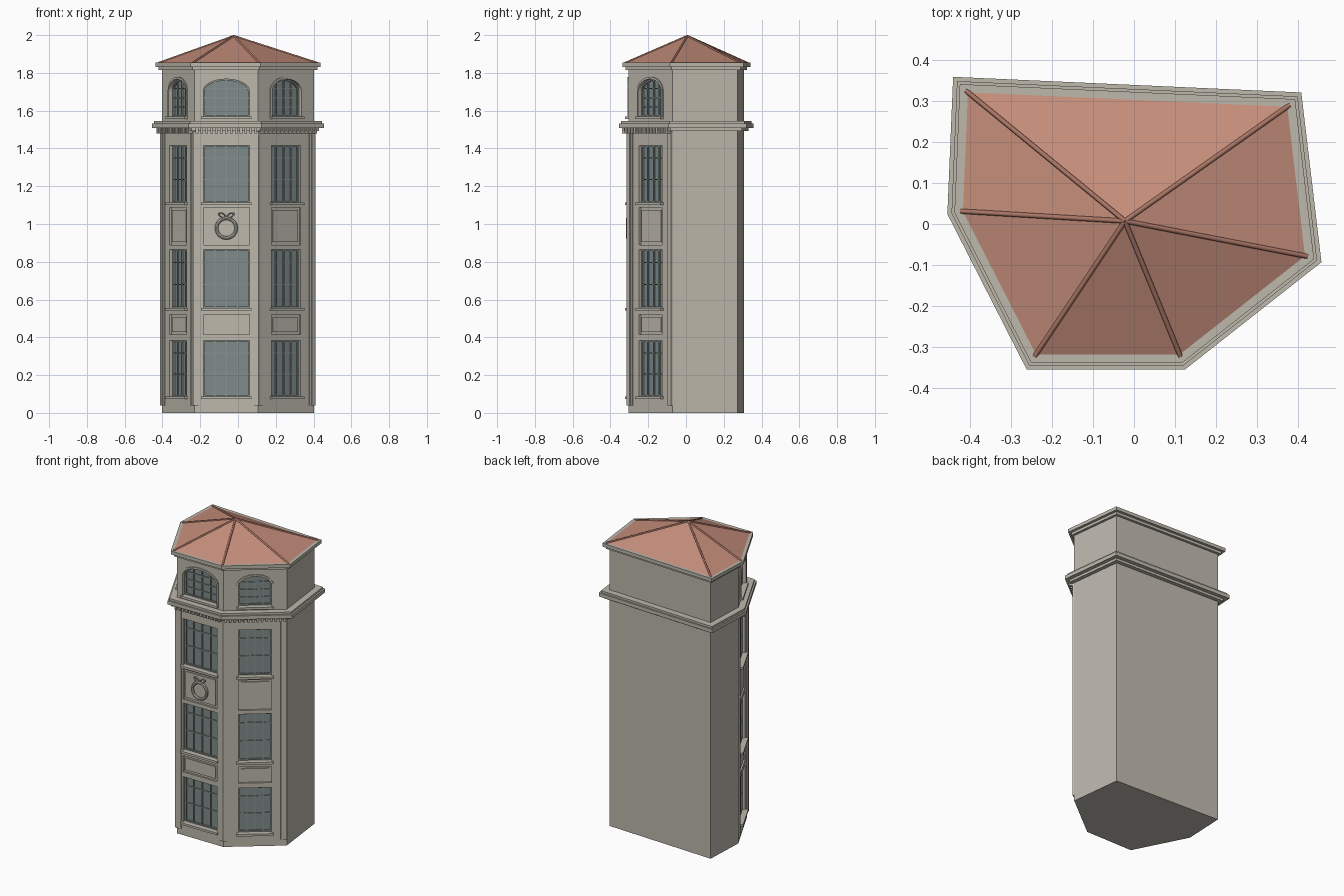
import bpy, bmesh, math
from mathutils import Matrix, Vector

if "Cube" in bpy.data.objects:
    bpy.data.objects.remove(bpy.data.objects["Cube"])


def material(name, rgb):
    m = bpy.data.materials.new(name)
    m.use_nodes = True
    m.diffuse_color = (*rgb, 1)
    m.node_tree.nodes["Principled BSDF"].inputs["Base Color"].default_value = (*rgb, 1)
    return m


STONE = material("pale stone", (0.51, 0.48, 0.415))
ROOF = material("terracotta", (0.55, 0.265, 0.195))
RIB = material("dark terracotta", (0.4, 0.18, 0.13))
GLASS = material("grey glass", (0.21, 0.26, 0.255))
FRAME = material("window frame grey", (0.25, 0.285, 0.275))


def finish(bm, name, mat):
    bmesh.ops.recalc_face_normals(bm, faces=bm.faces)
    me = bpy.data.meshes.new(name)
    bm.to_mesh(me)
    bm.free()
    me.materials.append(mat)
    ob = bpy.data.objects.new(name, me)
    bpy.context.collection.objects.link(ob)
    return ob


# Six-sided plan, counter-clockwise from the front left corner
PLAN = [Vector(p) for p in ((-.454, .024), (-.261, -.354), (.124, -.354),
                            (.456, -.093), (.407, .32), (-.44, .358))]


def plan(d):
    out = []
    for i, v in enumerate(PLAN):
        a = (v - PLAN[i - 1]).normalized()
        b = (PLAN[(i + 1) % 6] - v).normalized()
        n1, n2 = Vector((a.y, -a.x)), Vector((b.y, -b.x))
        out.append(v + (n1 + n2) * d / (1 + n1.dot(n2)))
    return out


def loft(bm, lower, upper):
    a = [bm.verts.new(p) for p in lower]
    b = [bm.verts.new(p) for p in upper]
    bm.faces.new(a[::-1])
    bm.faces.new(b)
    for i in range(len(a)):
        j = (i + 1) % len(a)
        bm.faces.new((a[i], a[j], b[j], b[i]))


def storey(bm, d, z0, z1):
    pts = plan(d)
    loft(bm, [(*p, z0) for p in pts], [(*p, z1) for p in pts])


# Wall frames: x along the wall, y into it, z up
WALL = -.05
CORNERS = plan(WALL)


def wall_frame(i):
    a, b = CORNERS[i], CORNERS[i + 1]
    x = (b - a).normalized()
    m = (a + b) / 2
    return Matrix(((x.x, -x.y, 0, m.x), (x.y, x.x, 0, m.y), (0, 0, 1, 0), (0, 0, 0, 1))), (b - a).length / 2


def outline(hw, z0, zs, rise=0):
    pts = [(-hw, z0), (hw, z0), (hw, zs)]
    if rise:
        pts += [(hw * math.cos(t), zs + rise * math.sin(t))
                for t in (math.pi * k / 16 for k in range(1, 16))]
    return pts + [(-hw, zs)]


def slab(bm, M, pts, y0, y1):
    loft(bm, [M @ Vector((x, y0, z)) for x, z in pts], [M @ Vector((x, y1, z)) for x, z in pts])


def box(bm, M, x0, x1, y0, y1, z0, z1):
    slab(bm, M, [(x0, z0), (x1, z0), (x1, z1), (x0, z1)], y0, y1)


def ring(bm, M, outer, inner, y0, y1):
    loops = [[bm.verts.new(M @ Vector((x, y, z))) for x, z in pts]
             for pts, y in ((outer, y0), (inner, y0), (inner, y1), (outer, y1))]
    for k in range(4):
        a, b = loops[k], loops[(k + 1) % 4]
        for i in range(len(a)):
            j = (i + 1) % len(a)
            bm.faces.new((a[i], a[j], b[j], b[i]))


# Heights of the openings: bottom, spring line, rise of the arch
WINDOWS = [(.088, .382, 0), (.556, .865, 0), (1.114, 1.416, 0), (1.57, 1.705, .062)]
PANELS = [(.414, .52), (.89, 1.087)]
DEPTH = .034

cutters, stone, panes, bars, dentils = (bmesh.new() for _ in range(5))
for i in range(3):
    M, half = wall_frame(i)
    hw = .122 if i == 1 else .098

    for z0, zs, rise in WINDOWS:
        shape = outline(hw, z0, zs, rise)
        slab(cutters, M, shape, -.02, DEPTH)
        slab(panes, M, shape, DEPTH - .008, DEPTH + .001)
        t = .008
        ring(bars, M, shape, outline(hw - t, z0 + t, zs - (0 if rise else t), rise and rise - t),
             DEPTH - .018, DEPTH)
        # glazing bars
        top = zs + rise
        for k in (-1, 0, 1):
            x = k * hw / 2
            zt = zs + rise * math.sqrt(1 - (x / hw) ** 2)
            box(bars, M, x - .004, x + .004, DEPTH - .015, DEPTH, z0, zt)
        for f in ((.25, .5, .75) if rise else (.4, .78)):
            z = z0 + f * (top - z0)
            w = hw * math.sqrt(1 - ((z - zs) / rise) ** 2) if z > zs else hw
            box(bars, M, -w, w, DEPTH - .014, DEPTH, z - .003, z + .003)
        # sill, and a raised surround for the arches
        box(stone, M, -hw - .012, hw + .012, -.018, .01, z0 - .014, z0)
        if rise:
            ring(stone, M, outline(hw + .012, z0, zs, rise + .012), shape, -.006, .005)

    # sunk panels with a raised field
    for z0, z1 in PANELS:
        box(cutters, M, -hw, hw, -.02, .012, z0, z1)
        box(stone, M, -hw + .014, hw - .014, .005, .015, z0 + .014, z1 - .014)

    # corner piers with a narrower strip on each
    for s in (-1, 1):
        mitre = .003 if 0 <= i - (s < 0) < 2 else 0
        for width, out in ((.036, .006), (.022, .01)):
            xs = sorted((s * (half + mitre), s * (half - width)))
            box(stone, M, *xs, -out, .005, .04, 1.49)

    # dentils under the main cornice
    n = round(2 * half / .026)
    for k in range(n):
        x = -half + (k + .5) * 2 * half / n
        box(dentils, M, x - .007, x + .007, -.034, .005, 1.48, 1.508)

finish(panes, "window_glass", GLASS)
finish(bars, "window_frames", FRAME)
finish(stone, "piers_sills_and_panels", STONE)
finish(dentils, "cornice_dentils", STONE)

# Tower body with its openings cut out
body_bm = bmesh.new()
storey(body_bm, WALL, 0, 1.84)
body = finish(body_bm, "tower_walls", STONE)
cutter = finish(cutters, "opening_cutter", STONE)
cutter.hide_render = True
mod = body.modifiers.new("openings", "BOOLEAN")
mod.operation, mod.solver, mod.object = "DIFFERENCE", "EXACT", cutter
bpy.context.view_layer.objects.active = body
bpy.ops.object.modifier_apply(modifier=mod.name)
bpy.data.objects.remove(cutter)

# Stepped cornices
for name, steps in (("main_cornice", ((-.025, 1.492, 1.508), (0, 1.508, 1.532), (-.01, 1.532, 1.545))),
                    ("eaves_cornice", ((-.034, 1.815, 1.832), (-.017, 1.832, 1.854)))):
    bm = bmesh.new()
    for step in steps:
        storey(bm, *step)
    finish(bm, name, STONE)

# Hipped roof and its ribs
apex = Vector((-.022, .007, 1.995))
eaves = [Vector((*p, 1.852)) for p in plan(-.032)]
bm = bmesh.new()
base = [bm.verts.new(p) for p in eaves]
tip = bm.verts.new(apex)
bm.faces.new(base[::-1])
for i in range(6):
    bm.faces.new((base[i - 1], base[i], tip))
finish(bm, "roof", ROOF)

cu = bpy.data.curves.new("roof_ribs", "CURVE")
cu.dimensions = "3D"
cu.bevel_depth, cu.bevel_resolution, cu.use_fill_caps = .006, 1, True
for p in eaves:
    s = cu.splines.new("POLY")
    s.points.add(1)
    s.points[0].co, s.points[1].co = (*p, 1), (*apex, 1)
cu.materials.append(RIB)
bpy.context.collection.objects.link(bpy.data.objects.new("roof_ribs", cu))

# Wreath with a bow on the front panel
FRONT, _ = wall_frame(1)


def hoop(name, x, z, major, minor, tilt=0, squash=1):
    bpy.ops.mesh.primitive_torus_add(major_radius=major, minor_radius=minor,
                                     major_segments=28, minor_segments=8)
    ob = bpy.context.object
    ob.name = name
    ob.matrix_world = (FRONT @ Matrix.Translation((x, -.004, z)) @ Matrix.Rotation(tilt, 4, "Y")
                       @ Matrix.Rotation(math.pi / 2, 4, "X") @ Matrix.Diagonal((1, squash, 1, 1)))
    ob.data.materials.append(STONE)
    bpy.ops.object.shade_smooth_by_angle()


hoop("wreath", 0, .978, .052, .009)
for side, s in (("left", 1), ("right", -1)):
    hoop("bow_" + side, s * .022, 1.046, .018, .005, -s * .5, .55)
